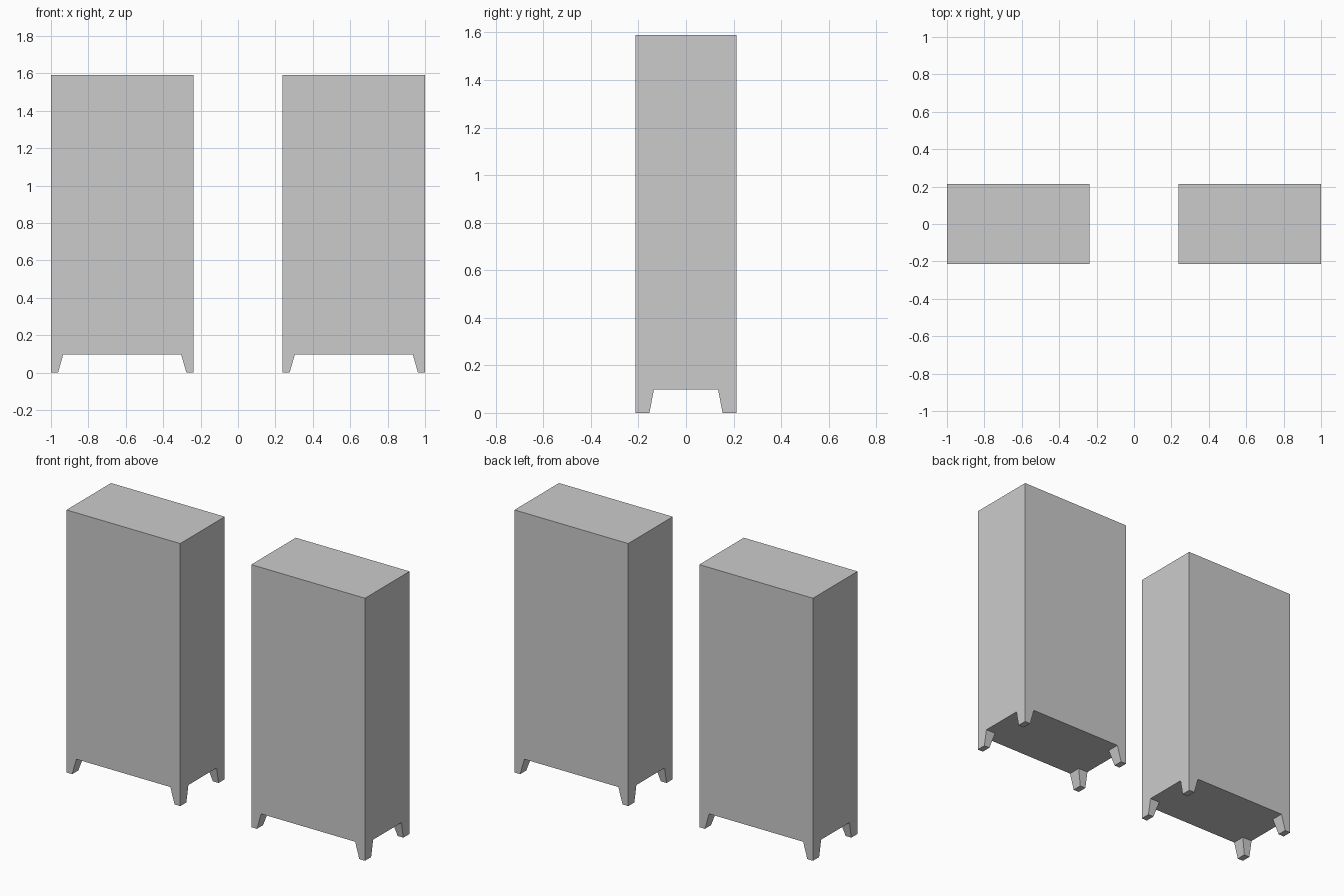
import bpy, bmesh
from mathutils import Vector, Matrix

if "Cube" in bpy.data.objects:
    bpy.data.objects.remove(bpy.data.objects["Cube"])

W, D, H = 0.762, 0.426, 1.59      # cabinet width, depth, height
LEG_H = 0.098
TOP = (0.066, 0.078)              # leg section where it meets the body
FOOT = (0.038, 0.059)             # leg section at the floor


def cabinet(name, cx):
    bm = bmesh.new()
    # body box
    bmesh.ops.create_cube(bm, size=1, matrix=Matrix.Translation((0, 0, (H + LEG_H) / 2))
                          @ Matrix.Diagonal((W, D, H - LEG_H, 1)))
    # mark out the four leg squares at the corners
    for axis, half, inset in ((0, W / 2, TOP[0]), (1, D / 2, TOP[1])):
        for s in (-1, 1):
            co, no = Vector(), Vector()
            co[axis], no[axis] = s * (half - inset), 1
            bmesh.ops.bisect_plane(bm, geom=bm.verts[:] + bm.edges[:] + bm.faces[:],
                                   plane_co=co, plane_no=no)
    bm.normal_update()
    corners = []
    for f in bm.faces:
        c = f.calc_center_median()
        if (f.normal.z < -0.9 and abs(c.x) > W / 2 - TOP[0]
                and abs(c.y) > D / 2 - TOP[1]):
            corners.append(f)
    # legs: pull down and taper the inner sides, outer sides stay flush
    for f in corners:
        foot = bmesh.ops.extrude_discrete_faces(bm, faces=[f])["faces"][0]
        for v in foot.verts:
            v.co.z = 0
            if abs(v.co.x) < W / 2 - 0.001:
                v.co.x = (1 if v.co.x > 0 else -1) * (W / 2 - FOOT[0])
            if abs(v.co.y) < D / 2 - 0.001:
                v.co.y = (1 if v.co.y > 0 else -1) * (D / 2 - FOOT[1])
    bmesh.ops.recalc_face_normals(bm, faces=bm.faces[:])
    me = bpy.data.meshes.new(name)
    bm.to_mesh(me)
    bm.free()
    ob = bpy.data.objects.new(name, me)
    ob.location.x = cx
    bpy.context.collection.objects.link(ob)


# matching pair of cabinets
cabinet("left_cabinet", -(1 - W / 2))
cabinet("right_cabinet", 1 - W / 2)
